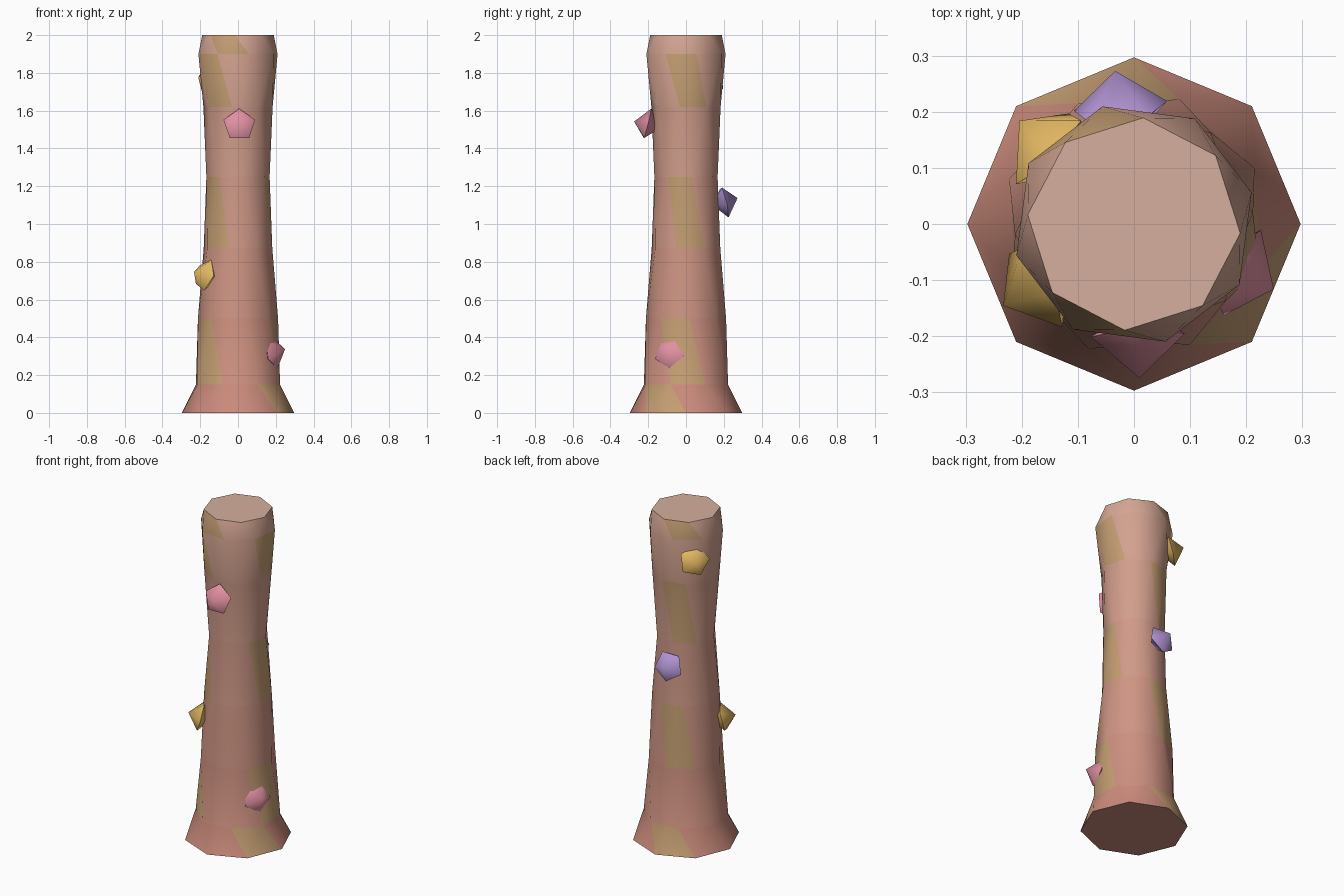
import bpy, bmesh
from math import sin, cos, radians
from mathutils import Matrix, Vector

if "Cube" in bpy.data.objects:
    bpy.data.objects.remove(bpy.data.objects["Cube"])


def material(name, rgb):
    m = bpy.data.materials.new(name)
    m.diffuse_color = (*rgb, 1)
    m.use_nodes = True
    m.node_tree.nodes["Principled BSDF"].inputs["Base Color"].default_value = m.diffuse_color
    return m


def finish(name, bm, mats, angle):
    bmesh.ops.recalc_face_normals(bm, faces=bm.faces)
    me = bpy.data.meshes.new(name)
    bm.to_mesh(me)
    bm.free()
    for m in mats:
        me.materials.append(m)
    ob = bpy.data.objects.new(name, me)
    bpy.context.collection.objects.link(ob)
    bpy.ops.object.select_all(action='DESELECT')
    ob.select_set(True)
    bpy.context.view_layer.objects.active = ob
    bpy.ops.object.shade_smooth_by_angle(angle=radians(angle))
    return ob


# Twisted octagonal trunk: (radius, height) per ring, 20 degrees of twist each
N = 8
profile = [(.297, 0), (.237, .15), (.213, .5), (.188, .87),
           (.17, 1.25), (.186, 1.62), (.217, 1.9), (.19, 2)]
low, high = Vector((.60, .26, .20)), Vector((.66, .38, .29))
bark = [material("bark_%d" % j, low.lerp(high, j / 6)) for j in range(7)]
tan = material("bark_patch", (.55, .34, .17))
cut = material("cut_top", (.66, .43, .34))

bm = bmesh.new()
rings = []
for j, (r, z) in enumerate(profile):
    ring = []
    for i in range(N):
        a = radians(45 * i - 20 * j)
        ring.append(bm.verts.new((r * cos(a), r * sin(a), z)))
    rings.append(ring)
for j in range(7):
    for i in range(N):
        k = (i + 1) % N
        f = bm.faces.new((rings[j][i], rings[j][k], rings[j + 1][k], rings[j + 1][i]))
        # tan patches spiral up the bark
        f.material_index = 7 if (i + 2 * j) % 5 == 2 else j
bm.faces.new(rings[0][::-1]).material_index = 0
bm.faces.new(rings[-1]).material_index = 8
finish("trunk", bm, bark + [tan, cut], 50)

# Five-sided pointed knobs on the trunk
pink = material("pink", (.75, .28, .36))
gold = material("gold", (.80, .50, .13))
violet = material("violet", (.45, .30, .66))


def knob(name, angle, z, roll, mat):
    bm = bmesh.new()
    tip = bm.verts.new((.072, 0, 0))
    back = bm.verts.new((-.07, 0, 0))
    ring = [bm.verts.new((0, .088 * sin(radians(72 * i + roll)),
                          .088 * cos(radians(72 * i + roll)))) for i in range(5)]
    for i in range(5):
        k = (i + 1) % 5
        bm.faces.new((tip, ring[i], ring[k]))
        bm.faces.new((back, ring[k], ring[i]))
    tilt = Matrix.Rotation(radians(-14), 4, 'Y')
    place = (Matrix.Rotation(radians(angle), 4, 'Z')
             @ Matrix.Translation((.205, 0, z)) @ tilt)
    bmesh.ops.transform(bm, matrix=place, verts=bm.verts)
    finish(name, bm, [mat], 80)


for n, (angle, z, roll, mat) in enumerate([
        (-25, .32, 30, pink), (212, .73, 20, gold), (97, 1.12, 40, violet),
        (-88, 1.525, 0, pink), (138, 1.77, 15, gold)]):
    knob("knob_%d" % (n + 1), angle, z, roll, mat)
